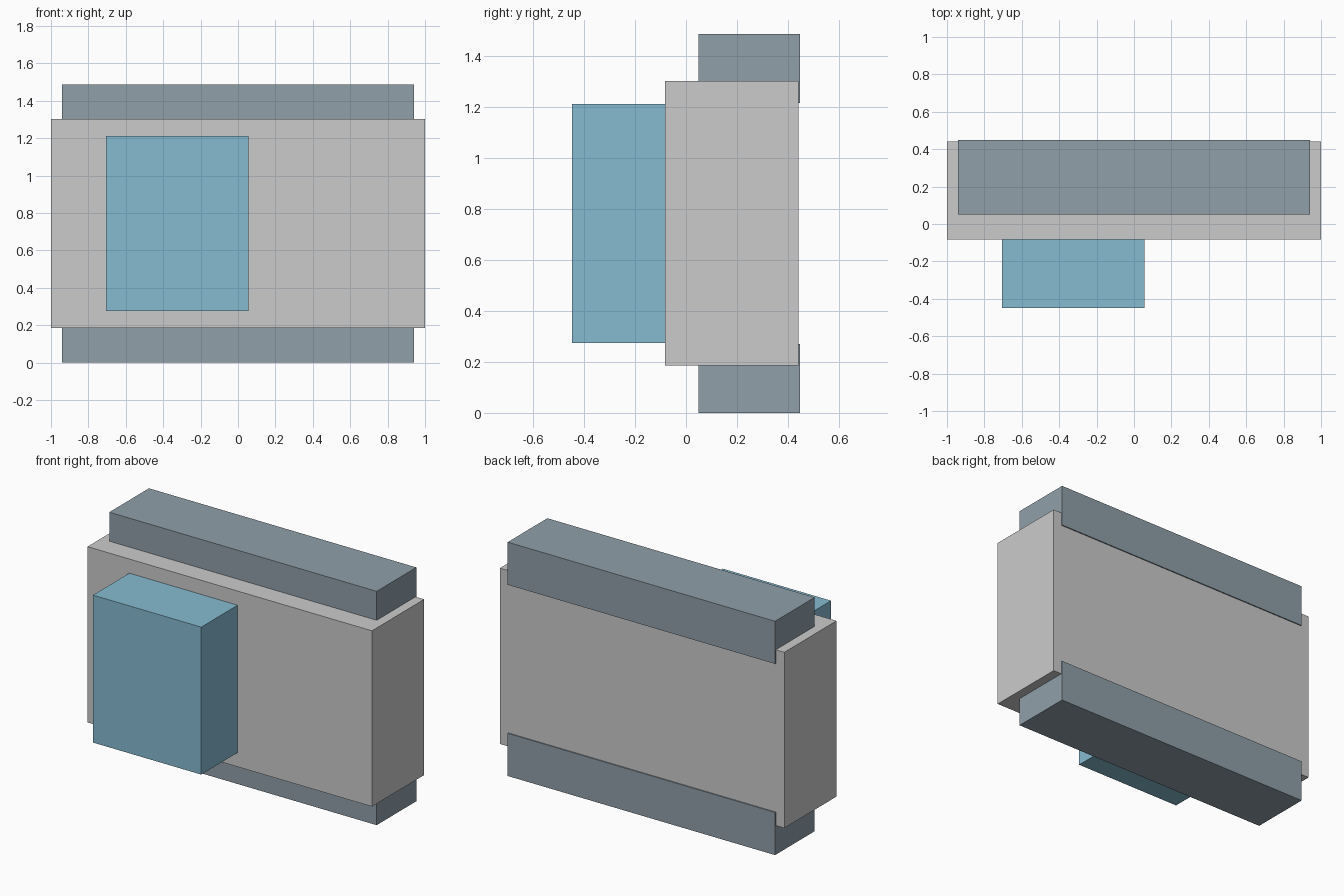
import bpy
from mathutils import Vector

if "Cube" in bpy.data.objects:
    bpy.data.objects.remove(bpy.data.objects["Cube"])


def colour(name, rgb):
    mat = bpy.data.materials.new(name)
    mat.diffuse_color = (*rgb, 1)
    mat.use_nodes = True
    mat.node_tree.nodes["Principled BSDF"].inputs["Base Color"].default_value = mat.diffuse_color
    return mat


def box(name, low, high, mat=None):
    """Axis-aligned box between two opposite corners."""
    low, high = Vector(low), Vector(high)
    bpy.ops.mesh.primitive_cube_add(size=1, location=(low + high) / 2)
    obj = bpy.context.object
    obj.name = name
    obj.scale = high - low
    bpy.ops.object.transform_apply(location=False, rotation=False, scale=True)
    if mat:
        obj.data.materials.append(mat)
    return obj


slate = colour("slate", (0.28, 0.35, 0.40))
blue = colour("blue", (0.24, 0.50, 0.64))

# Main body
box("body", (-1, -0.083, 0.185), (1, 0.441, 1.302))

# Rails along the bottom and top, sunk into the body and slightly proud at the back
for name, z0, z1 in (("bottom_rail", 0, 0.271), ("top_rail", 1.215, 1.486)):
    box(name, (-0.94, 0.05, z0), (0.94, 0.448, z1), slate)

# Block on the front face
box("front_block", (-0.706, -0.448, 0.275), (0.055, -0.083, 1.212), blue)
